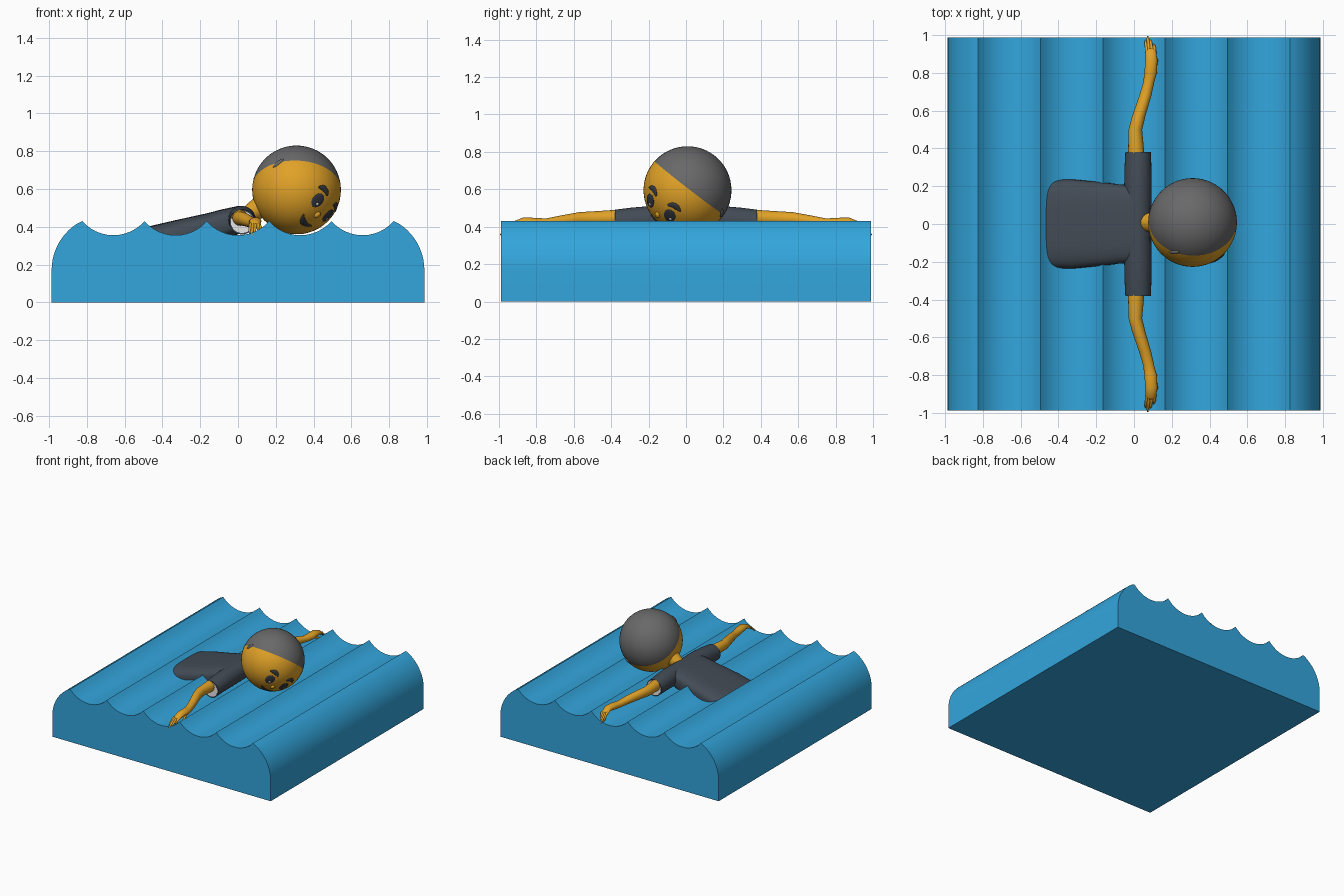
import bpy, bmesh, math
from mathutils import Vector, Matrix

if "Cube" in bpy.data.objects:
    bpy.data.objects.remove(bpy.data.objects["Cube"])

V = Vector
X, Y, Z = V((1, 0, 0)), V((0, 1, 0)), V((0, 0, 1))


def material(name, rgb):
    m = bpy.data.materials.new(name)
    m.diffuse_color = (*rgb, 1)
    m.use_nodes = True
    m.node_tree.nodes["Principled BSDF"].inputs["Base Color"].default_value = m.diffuse_color
    return m


WATER = material("water_blue", (0.033, 0.38, 0.72))
SKIN = material("golden_skin", (0.75, 0.36, 0.02))
CAP = material("cap_grey", (0.14, 0.14, 0.14))
SHIRT = material("shirt_slate", (0.055, 0.07, 0.09))
DARK = material("feature_dark", (0.035, 0.04, 0.05))
WHITE = material("lining_white", (0.9, 0.9, 0.9))


def finish(name, bm, *mats, angle=35):
    bmesh.ops.recalc_face_normals(bm, faces=bm.faces)
    me = bpy.data.meshes.new(name)
    bm.to_mesh(me)
    bm.free()
    for m in mats:
        me.materials.append(m)
    ob = bpy.data.objects.new(name, me)
    bpy.context.collection.objects.link(ob)
    bpy.ops.object.select_all(action='DESELECT')
    ob.select_set(True)
    bpy.context.view_layer.objects.active = ob
    bpy.ops.object.shade_smooth_by_angle(angle=math.radians(angle))
    return ob


def loft(name, rings, mat, n=20, power=2.0, angle=50):
    """Skin over rings given as (centre, half-axis a, half-axis b)."""
    bm = bmesh.new()
    loops = []
    for c, a, b in rings:
        loop = []
        for i in range(n):
            t = math.tau * i / n
            ct, st = math.cos(t), math.sin(t)
            u = math.copysign(abs(ct) ** (2 / power), ct)
            v = math.copysign(abs(st) ** (2 / power), st)
            loop.append(bm.verts.new(c + a * u + b * v))
        loops.append(loop)
    for p, q in zip(loops, loops[1:]):
        for i in range(n):
            j = (i + 1) % n
            bm.faces.new((p[i], p[j], q[j], q[i]))
    bm.faces.new(loops[0])
    bm.faces.new(loops[-1])
    return finish(name, bm, mat, angle=angle)


def ellipsoid(name, centre, axes, mat):
    bm = bmesh.new()
    bmesh.ops.create_uvsphere(bm, u_segments=20, v_segments=12, radius=1)
    bm.transform(Matrix.Translation(centre) @ Matrix(axes).transposed().to_4x4())
    return finish(name, bm, mat, angle=60)


# Water block: scalloped wave profile with rounded outer shoulders
R = (0.165 ** 2 + 0.075 ** 2) / 0.15
half = math.asin(0.165 / R)
profile = []
for k in range(5):
    cx = -0.66 + 0.33 * k
    for i in range(13 if k == 4 else 12):
        t = -half + 2 * half * i / 12
        profile.append((cx + R * math.sin(t), 0.355 + R * (1 - math.cos(t))))
RS = 0.2925
top = math.asin(0.26 / RS)
shoulder = [(0.987 - RS + RS * math.cos(top * i / 12), 0.17 + RS * math.sin(top * i / 12))
            for i in range(12)]
profile += shoulder[::-1] + [(0.987, 0), (-0.987, 0)] + [(-x, z) for x, z in shoulder]
bm = bmesh.new()
face = bm.faces.new([bm.verts.new((x, -0.988, z)) for x, z in profile])
ext = bmesh.ops.extrude_face_region(bm, geom=[face])
bmesh.ops.translate(bm, vec=(0, 1.976, 0),
                    verts=[g for g in ext["geom"] if isinstance(g, bmesh.types.BMVert)])
finish("water_waves", bm, WATER)

# Torso sinking into the water
torso = [(0.085, 0.445, 0.15, 0.03), (0.06, 0.442, 0.2, 0.055), (0.0, 0.435, 0.205, 0.075),
         (-0.08, 0.41, 0.21, 0.083), (-0.17, 0.38, 0.222, 0.09), (-0.33, 0.342, 0.237, 0.093),
         (-0.46, 0.305, 0.235, 0.1), (-0.6, 0.26, 0.22, 0.09)]
loft("shirt_torso", [(V((x, 0, z)), Y * hy, Z * hz) for x, z, hy, hz in torso],
     SHIRT, n=40, power=3.5)

# Sleeves, linings, arms and hands on both sides
sleeve = [(0.0, 0.02, 0.437, 0.07, 0.073), (0.2, 0.021, 0.437, 0.073, 0.073),
          (0.3, 0.021, 0.432, 0.071, 0.069), (0.38, 0.022, 0.425, 0.068, 0.066)]
arm = [(0.32, 0.015, 0.447, 0.043, 0.043), (0.39, 0.011, 0.447, 0.042, 0.042),
       (0.5, 0.007, 0.444, 0.036, 0.038), (0.57, 0.025, 0.442, 0.035, 0.036),
       (0.68, 0.06, 0.428, 0.032, 0.03), (0.75, 0.078, 0.419, 0.029, 0.025),
       (0.8, 0.088, 0.421, 0.033, 0.026), (0.87, 0.092, 0.428, 0.032, 0.022),
       (0.92, 0.09, 0.415, 0.025, 0.014), (0.93, 0.09, 0.41, 0.016, 0.008)]
fingers = [(0.07, 0.062, 0.975, 0.365), (0.083, 0.073, 0.995, 0.355),
           (0.097, 0.088, 0.98, 0.365), (0.11, 0.106, 0.955, 0.38)]
for side, s in (("front", -1), ("back", 1)):
    def rings(rows):
        return [(V((x, s * y, z)), X * a, Z * b) for y, x, z, a, b in rows]
    loft(side + "_sleeve", rings(sleeve), SHIRT, n=28)
    loft(side + "_sleeve_lining", rings([(0.379, 0.022, 0.425, 0.06, 0.058),
                                         (0.382, 0.022, 0.425, 0.06, 0.058)]), WHITE, n=28)
    loft(side + "_arm", rings(arm), SKIN)
    for i, (bx, tx, ty, tz) in enumerate(fingers):
        loft(f"{side}_finger_{i + 1}", rings([
            (0.89, bx, 0.42, 0.009, 0.01), (0.935, (bx + tx) / 2, 0.408, 0.009, 0.009),
            (ty - 0.012, tx, tz + 0.012, 0.007, 0.007), (ty, tx, tz, 0.003, 0.003)]), SKIN, n=10)
    loft(side + "_thumb", rings([(0.82, 0.11, 0.415, 0.009, 0.01), (0.87, 0.12, 0.395, 0.008, 0.009),
                                 (0.9, 0.115, 0.375, 0.004, 0.004)]), SKIN, n=10)

# Neck
d = V((0.85, 0, 0.53)).normalized()
side_up = d.cross(Y)
loft("neck", [(V((0.055, 0.008, 0.465)) + d * t, Y * r, side_up * r)
              for t, r in ((0, 0.045), (0.05, 0.055), (0.16, 0.08))], SKIN)

# Head: sphere split along a tilted plane into skin and cap
C, HR = V((0.31, 0.008, 0.595)), 0.235
n = V((0.03, 0.61, 0.79)).normalized()
bm = bmesh.new()
bmesh.ops.create_uvsphere(bm, u_segments=48, v_segments=32, radius=HR)
bm.transform(Z.rotation_difference(n).to_matrix().to_4x4())
bmesh.ops.bisect_plane(bm, geom=bm.verts[:] + bm.edges[:] + bm.faces[:],
                       plane_co=n * 0.016, plane_no=n)
for f in bm.faces:
    f.material_index = int(f.calc_center_median().dot(n) > 0.016)
bm.transform(Matrix.Translation(C))
finish("head", bm, SKIN, CAP)

# Face axes: forward, sideways and up
F = V((0.5, -0.68, -0.54)).normalized()
S = V((-0.39, -0.72, 0.58))
S = (S - F * S.dot(F)).normalized()
U = S.cross(F)


def direction(a, b):
    return (F + S * a + U * b).normalized()


def stroke(name, pts, mat, depth=0.006):
    """Flat painted stroke on the head; pts are (a, b, half width)."""
    out = []
    for i, (a, b, w) in enumerate(pts):
        o = direction(a, b)
        p, q = pts[max(i - 1, 0)], pts[min(i + 1, len(pts) - 1)]
        along = direction(q[0], q[1]) - direction(p[0], p[1])
        out.append((C + o * HR, o * depth, o.cross(along).normalized() * w))
    loft(name, out, mat, n=12)


for label, k in (("front", 1), ("back", -1)):
    o = direction(0.32 * k, 0.17)
    t = (S - o * S.dot(o)).normalized()
    ellipsoid(label + "_eye", C + o * HR, (t * 0.033, o.cross(t) * 0.042, o * 0.006), DARK)
    ellipsoid(label + "_eye_glint", C + o * (HR + 0.004) + o.cross(t) * 0.016 - t * 0.01,
              (t * 0.008, o.cross(t) * 0.008, o * 0.004), WHITE)
    stroke(label + "_brow", [(k * (0.4 + 0.2 * e), 0.54 - 0.1 * e * e, 0.004 + 0.013 * (1 - e * e))
                             for e in (-1, -0.75, -0.4, 0, 0.4, 0.75, 1)], DARK)
    # Small ear at the side of the head
    o = (S * k - F * 0.08).normalized()
    ellipsoid(label + "_ear", C + o * (HR - 0.008), (U * 0.036, F * 0.014, S * 0.016), CAP)

# Smile and nose
stroke("smile", [(0.24 * e, -0.42 + 0.12 * e * e, 0.003 + 0.014 * (1 - e * e))
                 for e in (-1, -0.75, -0.4, 0, 0.4, 0.75, 1)], DARK)
o = direction(0, -0.04)
ellipsoid("nose", C + o * HR, (S * 0.016, U * 0.02, F * 0.012), SKIN)
